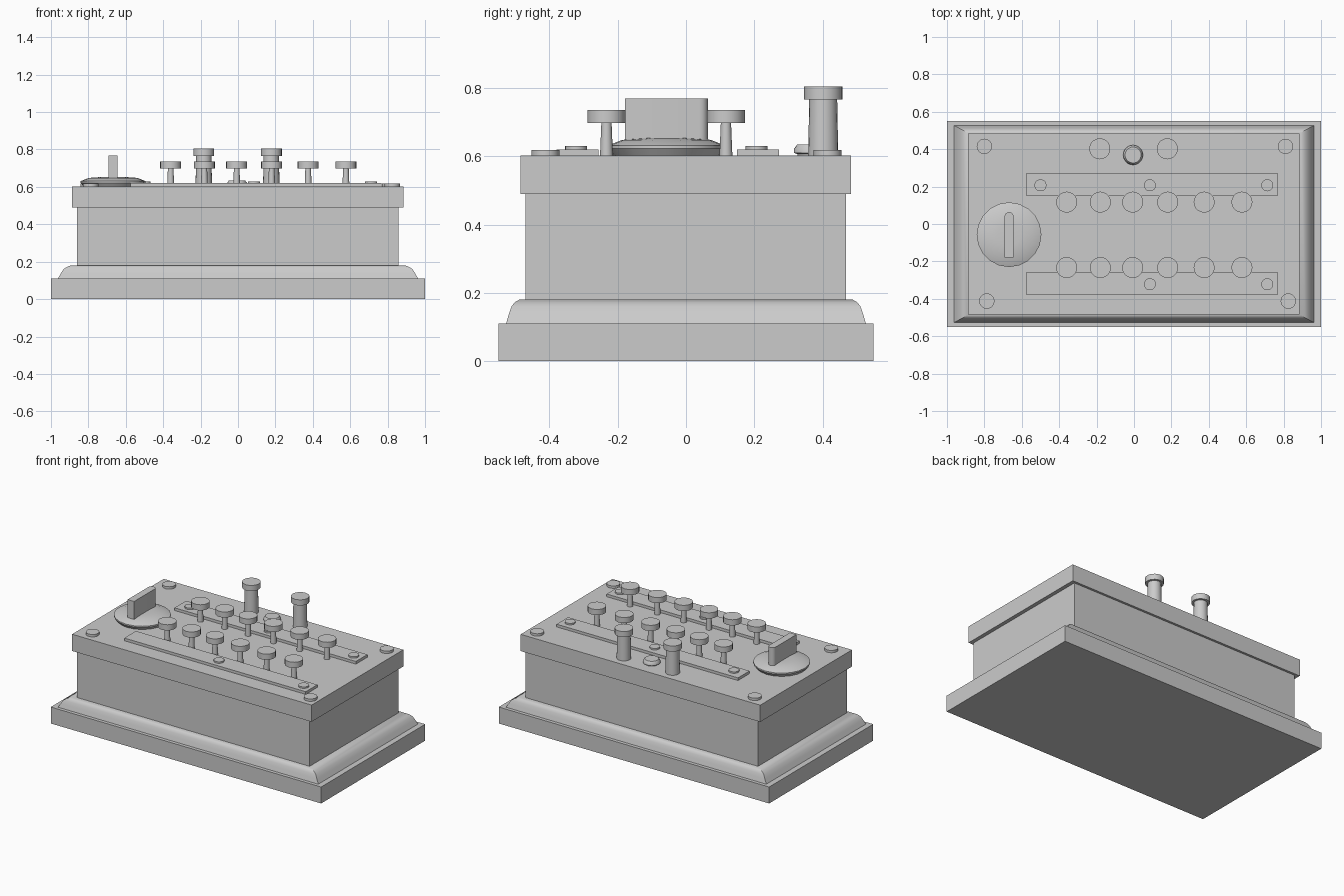
import bpy, bmesh, math

if "Cube" in bpy.data.objects:
    bpy.data.objects.remove(bpy.data.objects["Cube"])


def finish(name, bm, smooth=False):
    bmesh.ops.recalc_face_normals(bm, faces=bm.faces)
    me = bpy.data.meshes.new(name)
    bm.to_mesh(me)
    bm.free()
    ob = bpy.data.objects.new(name, me)
    bpy.context.collection.objects.link(ob)
    if smooth:
        bpy.ops.object.select_all(action='DESELECT')
        bpy.context.view_layer.objects.active = ob
        ob.select_set(True)
        bpy.ops.object.shade_smooth_by_angle(angle=math.radians(35))
    return ob


def loft(name, rings, smooth=False):
    """Skin a stack of equal-length closed rings and cap both ends."""
    bm = bmesh.new()
    vs = [[bm.verts.new(p) for p in ring] for ring in rings]
    n = len(vs[0])
    for a, b in zip(vs, vs[1:]):
        for i in range(n):
            j = (i + 1) % n
            bm.faces.new((a[i], a[j], b[j], b[i]))
    bm.faces.new(vs[0][::-1])
    bm.faces.new(vs[-1])
    return finish(name, bm, smooth)


def rect(x0, x1, y0, y1, z):
    return [(x0, y0, z), (x1, y0, z), (x1, y1, z), (x0, y1, z)]


def box(name, x0, x1, y0, y1, z0, z1):
    return loft(name, [rect(x0, x1, y0, y1, z) for z in (z0, z1)])


def lathe(name, x, y, profile, n=20):
    """Turned part at (x, y) from (radius, z) points."""
    return loft(name, [[(x + r * math.cos(2 * math.pi * i / n),
                         y + r * math.sin(2 * math.pi * i / n), z)
                        for i in range(n)] for r, z in profile], True)


# Case: plinth, rounded moulding, body and lid
box("plinth", -1, 1, -0.55, 0.55, 0, 0.11)
moulding = [(0.963, 0.527, 0.11), (0.947, 0.519, 0.138), (0.933, 0.511, 0.16),
            (0.915, 0.502, 0.172), (0.893, 0.488, 0.18)]
loft("base_moulding", [rect(-x, x, -y, y, z) for x, y, z in moulding], True)
box("case_body", -0.861, 0.859, -0.47, 0.469, 0.175, 0.495)
box("lid", -0.888, 0.884, -0.485, 0.484, 0.49, 0.602)

# Corner screws
for i, (x, y) in enumerate([(-0.8, 0.415), (0.81, 0.415),
                            (-0.787, -0.412), (0.825, -0.412)]):
    lathe(f"corner_screw_{i}", x, y, [(0.041, 0.6), (0.041, 0.618)])

# Contact strips with their bolts
strips = {"back": (0.15, 0.272, 0.207, (-0.5, 0.085, 0.712)),
          "front": (-0.38, -0.257, -0.322, (0.085, 0.712))}
for side, (y0, y1, yb, xs) in strips.items():
    box(f"{side}_strip", -0.575, 0.767, y0, y1, 0.6, 0.62)
    for i, x in enumerate(xs):
        lathe(f"{side}_strip_bolt_{i}", x, yb, [(0.032, 0.618), (0.032, 0.63)])

# Two rows of mushroom plugs
for row, y in (("back", 0.117), ("front", -0.233)):
    for i, x in enumerate((-0.36, -0.18, -0.007, 0.18, 0.375, 0.577)):
        lathe(f"{row}_plug_{i}", x, y,
              [(0.019, 0.6), (0.015, 0.698), (0.056, 0.698), (0.056, 0.736)])

# Tall terminal posts
for i, x in enumerate((-0.183, 0.178)):
    lathe(f"terminal_post_{i}", x, 0.402,
          [(0.044, 0.6), (0.041, 0.766), (0.056, 0.766), (0.056, 0.804)])

# Small button between the posts
lathe("button", -0.005, 0.369, [(0.042, 0.6), (0.042, 0.606), (0.053, 0.61),
                                (0.052, 0.622), (0.043, 0.635)])

# Rotary dial with upright grip, rounded at its rear end
dx, dy = -0.668, -0.057
lathe("dial", dx, dy, [(0.156, 0.6), (0.173, 0.622), (0.173, 0.631),
                       (0.13, 0.648), (0.06, 0.653)])
w = 0.024
outline = [(dx - w, -0.178), (dx + w, -0.178)]
outline += [(dx + w * math.cos(math.pi * k / 8),
             0.04 + w * math.sin(math.pi * k / 8)) for k in range(9)]
loft("dial_grip", [[(x, y, z) for x, y in outline] for z in (0.625, 0.769)], True)
